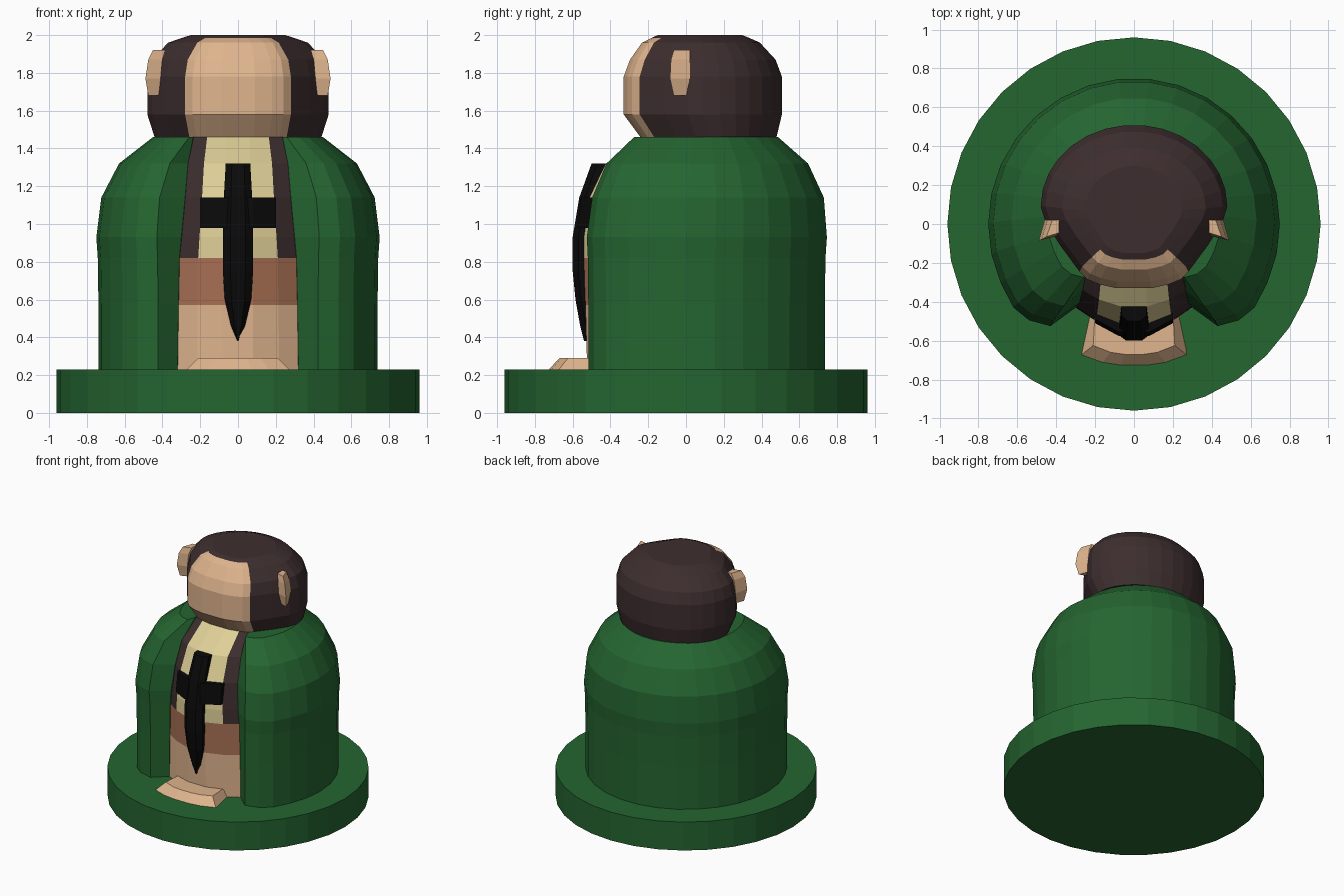
import bpy
import bmesh
from math import sin, cos, radians

cube = bpy.data.objects.get("Cube")
if cube:
    bpy.data.objects.remove(cube, do_unlink=True)


def material(name, rgb):
    m = bpy.data.materials.new(name)
    m.use_nodes = True
    m.diffuse_color = (*rgb, 1)
    m.node_tree.nodes["Principled BSDF"].inputs["Base Color"].default_value = (*rgb, 1)
    return m


GREEN = material("cloak green", (0.018, 0.13, 0.03))
SKIN = material("skin tan", (0.74, 0.46, 0.27))
HAIR = material("dark brown", (0.047, 0.027, 0.028))
CREAM = material("shirt cream", (0.74, 0.63, 0.31))
BELT = material("belt brown", (0.40, 0.165, 0.09))
BLACK = material("sword black", (0.003, 0.003, 0.003))


def loft(name, rings, mats, rule=None):
    """Skin a stack of closed rings, cap both ends, colour side faces by rule(row, column)."""
    bm = bmesh.new()
    rows = [[bm.verts.new(p) for p in ring] for ring in rings]
    n = len(rows[0])
    for r, (a, b) in enumerate(zip(rows, rows[1:])):
        for c in range(n):
            d = (c + 1) % n
            face = bm.faces.new((a[c], a[d], b[d], b[c]))
            face.material_index = rule(r, c) if rule else 0
    bm.faces.new(rows[0][::-1])
    bm.faces.new(rows[-1])
    bmesh.ops.recalc_face_normals(bm, faces=bm.faces)
    mesh = bpy.data.meshes.new(name)
    bm.to_mesh(mesh)
    bm.free()
    for m in mats:
        mesh.materials.append(m)
    ob = bpy.data.objects.new(name, mesh)
    bpy.context.collection.objects.link(ob)
    return ob


def mirrored(half):
    """Complete a right-to-left outline whose half starts on +x."""
    return half + [(-x, y) for x, y in reversed(half)]


def arc(rx, ry, start, end, step):
    return [(rx * cos(radians(a)), ry * sin(radians(a))) for a in range(start, end + 1, step)]


# Round base
bpy.ops.mesh.primitive_cylinder_add(vertices=32, radius=0.96, depth=0.23, location=(0, 0, 0.115))
base = bpy.context.object
base.name = "base"
base.data.materials.append(GREEN)

# Body rows: height, half width, front y, how far the sides fall back
BODY = [
    (0.23, 0.32, -0.53, 0.11),
    (0.57, 0.315, -0.54, 0.12),
    (0.82, 0.31, -0.55, 0.13),
    (0.93, 0.30, -0.55, 0.13),
    (1.14, 0.28, -0.52, 0.12),
    (1.32, 0.265, -0.43, 0.09),
    (1.46, 0.24, -0.24, 0.05),
]
COLUMNS = [-1, -0.68, -0.25, 0.25, 0.68, 1]


def body_rule(row, col):
    if row == 0 or col > 4:
        return 0
    if row == 1:
        return 1
    return 2 if col in (0, 4) else 3


body_rings = [[(u * w, y + d * u * u, z) for u in COLUMNS] + [(w, -0.05, z), (-w, -0.05, z)]
              for z, w, y, d in BODY]
loft("body_front", body_rings, [SKIN, BELT, HAIR, CREAM], body_rule)

# Cloak: round back, two front folds and a notch that holds the body
right_half = [(0.43, -0.525), (0.54, -0.495), (0.62, -0.43)] + arc(0.75, 0.75, -24, 84, 12)
SCALES = [(0.985, 0), (0.985, 0), (0.99, 0), (1, 0), (0.965, 0.01), (0.84, 0.02), (0.60, 0.04)]
cloak_rings = []
for (z, w, y, d), (s, shift) in zip(BODY, SCALES):
    half = [(w / s - 0.03, -0.3), (w / s, -0.43)] + right_half
    cloak_rings.append([(x * s, yy * s + shift, z) for x, yy in mirrored(half)])
loft("cloak", cloak_rings, [GREEN])

# Head: one outline, scaled at each height; the front columns are the face
head_half = [(0.09, -0.42), (0.18, -0.40), (0.24, -0.375), (0.28, -0.335),
             (0.38, -0.20), (0.455, -0.08)] + arc(0.48, 0.42, 0, 84, 12)
outline = mirrored(head_half)
HEAD = [
    (1.46, 0.92, 0.86, 0.12),
    (1.58, 1, 1, 0.09),
    (1.78, 1, 1, 0.09),
    (1.87, 0.95, 0.92, 0.09),
    (1.96, 0.77, 0.745, 0.08),
    (1.985, 0.62, 0.62, 0.077),
    (2.0, 0.52, 0.535, 0.075),
]
last = len(outline) - 1


def head_rule(row, col):
    return 1 if row < 5 and (col < 3 or col > last - 4) else 0


loft("head", [[(x * sx, y * sy + cy, z) for x, y in outline] for z, sx, sy, cy in HEAD],
     [HAIR, SKIN], head_rule)

# Ears: height, inner x, outer x, front y, back y
EAR = [(1.68, 0.42, 0.475, -0.065, 0.015),
       (1.77, 0.41, 0.49, -0.085, 0.02),
       (1.87, 0.40, 0.475, -0.08, 0.02),
       (1.92, 0.385, 0.45, -0.065, 0.02)]
for side, name in ((1, "left_ear"), (-1, "right_ear")):
    loft(name, [[(side * a, f + 0.02, z), (side * b, f, z), (side * (b - 0.03), k, z), (side * a, k, z)]
                for z, a, b, f, k in EAR], [SKIN])

# Sword blade and grip: height, half width, front y, back y
BLADE = [(1.32, 0.065, -0.50, -0.40),
         (1.14, 0.075, -0.565, -0.48),
         (0.93, 0.08, -0.60, -0.50),
         (0.75, 0.08, -0.60, -0.50),
         (0.60, 0.07, -0.585, -0.50),
         (0.46, 0.037, -0.56, -0.50),
         (0.38, 0.004, -0.54, -0.50)]
loft("sword_blade", [[(-w, b, z), (-w, f + 0.03, z), (-w / 2, f, z), (w / 2, f, z),
                      (w, f + 0.03, z), (w, b, z)] for z, w, f, b in BLADE], [BLACK])

# Sword crossguard, bent around the chest
GUARD = [(-0.2, -0.51), (-0.08, -0.575), (0.08, -0.575), (0.2, -0.51)]
loft("sword_guard", [[(x, y, 0.98), (x, y + 0.02, 1.14), (x, -0.42, 1.14), (x, -0.42, 0.98)]
                     for x, y in GUARD], [BLACK])

# Feet: a low bevelled slab in front of the body
feet_low = [(0.07, -0.735), (0.17, -0.72), (0.28, -0.68), (0.23, -0.45)]
feet_top = [(0.05, -0.67), (0.12, -0.66), (0.21, -0.625), (0.2, -0.45)]
loft("feet", [[(x, y, z) for x, y in mirrored(half)]
              for z, half in ((0.22, feet_low), (0.29, feet_top))], [SKIN])
